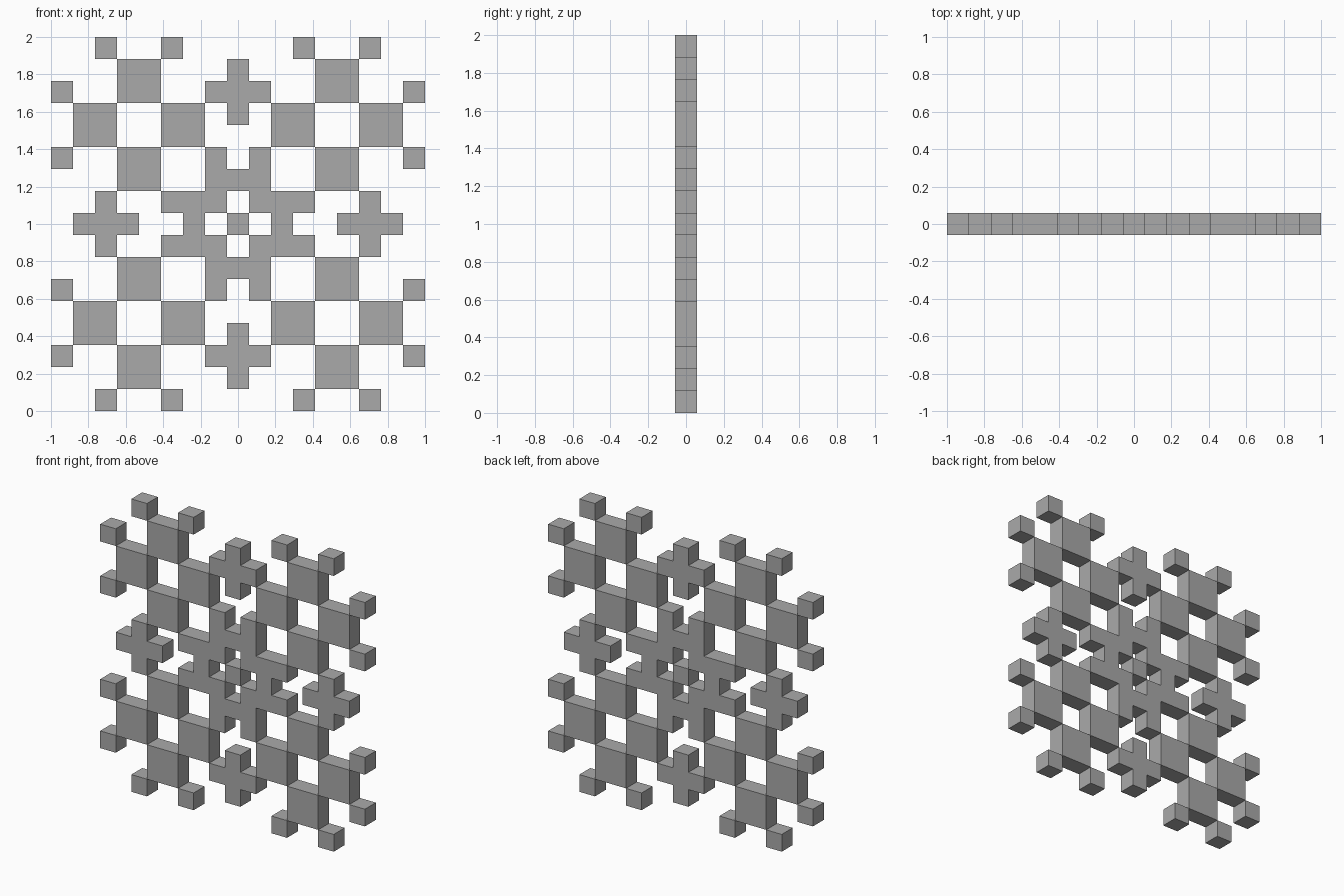
import bpy, bmesh

if "Cube" in bpy.data.objects:
    bpy.data.objects.remove(bpy.data.objects["Cube"])

CELL = 2 / 17          # the snowflake lies on a 17 x 17 grid, one cell thick

grey = bpy.data.materials.new("mid grey")
grey.diffuse_color = (0.4, 0.4, 0.4, 1)
grey.use_nodes = True
grey.node_tree.nodes["Principled BSDF"].inputs["Base Color"].default_value = grey.diffuse_color


def plate(name, cells):
    """Solid plate, one cell thick, from grid cells (column, row) about the centre."""
    bm = bmesh.new()
    corners = {}

    def corner(i, k):
        if (i, k) not in corners:
            corners[i, k] = bm.verts.new(((i - 0.5) * CELL, -CELL / 2, 1 + (k - 0.5) * CELL))
        return corners[i, k]

    for i, k in sorted(cells):
        bm.faces.new([corner(i, k), corner(i + 1, k), corner(i + 1, k + 1), corner(i, k + 1)])
    back = bmesh.ops.extrude_face_region(bm, geom=bm.faces[:])["geom"]
    bmesh.ops.translate(bm, vec=(0, CELL, 0),
                        verts=[g for g in back if isinstance(g, bmesh.types.BMVert)])
    bmesh.ops.recalc_face_normals(bm, faces=bm.faces[:])
    mesh = bpy.data.meshes.new(name)
    bm.to_mesh(mesh)
    bm.free()
    mesh.materials.append(grey)
    bpy.context.collection.objects.link(bpy.data.objects.new(name, mesh))


def mirrored(cells):
    """All reflections of the cells across both axes and the diagonal."""
    return {(sx * a, sz * b) for i, k in cells for a, b in ((i, k), (k, i))
            for sx in (-1, 1) for sz in (-1, 1)}


# Centre: small core cube and the ring around it
plate("core", {(0, 0)})
plate("centre_ring", mirrored([(1, 1), (0, 2), (1, 2), (1, 3)]))

# Crosses at the four sides
for x, z in sorted(mirrored([(0, 6)])):
    plate("side_cross", {(x, z), (x - 1, z), (x + 1, z), (x, z - 1), (x, z + 1)})

# Large blocks, two cells wide, in a ring in each corner
for x, z in ((2, 4), (4, 6)):
    for sx in (-1, 1):
        for sz in (-1, 1):
            for a, b in ((x, z), (z, x)):
                plate("large_block", {(sx * (a + i), sz * (b + k)) for i in (0, 1) for k in (0, 1)})

# Small cubes on the outer tips
for cell in sorted(mirrored([(3, 8), (6, 8)])):
    plate("tip_cube", {cell})
